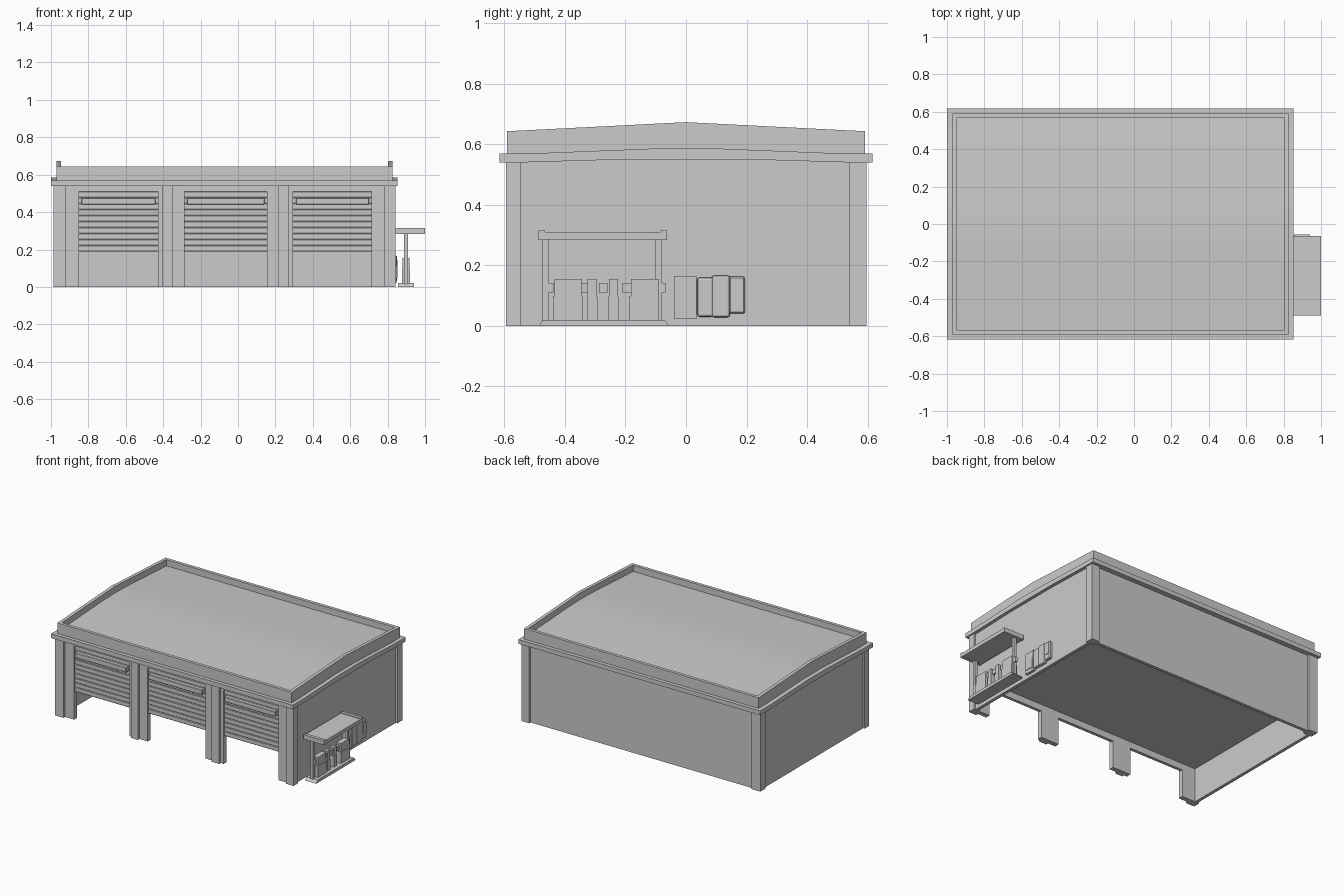
import bpy, bmesh, math


def extrude(name, pts, x0, x1):
    """Extrude a closed (y, z) profile along x."""
    bm = bmesh.new()
    face = bm.faces.new([bm.verts.new((x0, y, z)) for y, z in pts])
    new = bmesh.ops.extrude_face_region(bm, geom=[face])["geom"]
    bmesh.ops.translate(bm, vec=(x1 - x0, 0, 0),
                        verts=[v for v in new if isinstance(v, bmesh.types.BMVert)])
    bmesh.ops.recalc_face_normals(bm, faces=bm.faces)
    mesh = bpy.data.meshes.new(name)
    bm.to_mesh(mesh)
    bm.free()
    obj = bpy.data.objects.new(name, mesh)
    bpy.context.collection.objects.link(obj)
    return obj


def box(name, x0, x1, y0, y1, z0, z1, bevel=0, segments=1):
    obj = extrude(name, [(y0, z0), (y1, z0), (y1, z1), (y0, z1)], x0, x1)
    if bevel:
        mod = obj.modifiers.new("Bevel", "BEVEL")
        mod.width, mod.segments = bevel, segments
    return obj


WX0, WX1 = -0.975, 0.83          # outer wall faces
FY, FI = -0.578, -0.545          # front wall, outside and inside
DOORS = [(-0.85, -0.427), (-0.287, 0.155), (0.295, 0.715)]

# Walls, open at the bottom, with a low ceiling inside
box("back_wall", WX0, WX1, 0.56, 0.582, 0, 0.56)
box("left_wall", WX0, WX0 + 0.022, FY, 0.582, 0, 0.56)
box("right_wall", WX1 - 0.022, WX1, FY, 0.582, 0, 0.56)
box("ceiling", WX0 + 0.01, WX1 - 0.01, FI, 0.57, 0.235, 0.255)
box("front_header", WX0, WX1, FY, FI, 0.51, 0.56)
edges = [WX0] + [x for d in DOORS for x in d] + [WX1]
for i in range(0, len(edges), 2):
    box(f"front_pier_{i // 2}", edges[i], edges[i + 1], FY, FI, 0, 0.51)

# Corner and middle pillars
for x0, x1 in ((-0.987, -0.92), (0.783, 0.842)):
    box("front_corner_pillar", x0, x1, -0.595, -0.545, 0, 0.55)
    box("back_corner_pillar", x0, x1, 0.54, 0.597, 0, 0.55)
for x0, x1 in ((-0.403, -0.35), (0.213, 0.272)):
    box("middle_pillar", x0, x1, -0.595, -0.55, 0, 0.55)

# Half-raised roller shutters with shallow slats and a roll housing
SLATS = 10
for x0, x1 in DOORS:
    step = (0.51 - 0.19) / SLATS
    profile = [(FI, 0.51), (FI, 0.19)]
    for k in range(SLATS):
        z = 0.19 + k * step
        profile += [(-0.566, z), (-0.569, z + 0.1 * step), (-0.569, z + 0.9 * step)]
    profile.append((-0.566, 0.51))
    extrude("roller_shutter", profile, x0, x1)
    box("shutter_housing", x0 + 0.014, x1 - 0.014, -0.594, -0.56, 0.44, 0.475, 0.003)

# Cornice, gently arched along the sides
extrude("cornice", [(-0.617, 0.54), (-0.54, 0.54), (-0.2, 0.55), (0.2, 0.55), (0.54, 0.54),
                    (0.617, 0.54), (0.617, 0.57), (0.5, 0.57), (0.1, 0.586),
                    (-0.1, 0.586), (-0.5, 0.57), (-0.617, 0.57)], -1.0, 0.852)

# Parapet and gently curved roof
gable = [(-0.592, 0.56), (0.592, 0.56), (0.592, 0.643), (0, 0.673), (-0.592, 0.643)]
extrude("left_parapet", gable, -0.97, -0.947)
extrude("right_parapet", gable, 0.803, 0.826)
box("front_parapet", -0.97, 0.826, -0.592, -0.57, 0.56, 0.643)
box("back_parapet", -0.97, 0.826, 0.57, 0.592, 0.56, 0.643)
roof = extrude("roof", [(-0.58, 0.56), (0.58, 0.56), (0.58, 0.6), (0.15, 0.624), (0, 0.628),
                        (-0.15, 0.624), (-0.58, 0.6)], -0.96, 0.815)
bpy.context.view_layer.objects.active = roof
roof.select_set(True)
bpy.ops.object.shade_smooth_by_angle(angle=math.radians(30))

# Fuel canopy, posts and plinth
box("canopy", 0.845, 1.0, -0.485, -0.067, 0.285, 0.31)
for y in (-0.488, -0.085):
    box("canopy_end_trim", 0.843, 1.0, y, y + 0.022, 0.284, 0.315)
for y in (-0.475, -0.1):
    box("canopy_post", 0.888, 0.908, y, y + 0.02, 0.01, 0.29)
extrude("plinth", [(-0.487, 0), (-0.055, 0), (-0.07, 0.02), (-0.472, 0.02)], 0.855, 0.94)

# Fuel pumps: body, head, hose holders
for y in (-0.39, -0.137):
    box("pump_body", 0.876, 0.92, y - 0.05, y + 0.048, 0.015, 0.098)
    box("pump_head", 0.88, 0.916, y - 0.045, y + 0.047, 0.095, 0.155)
for y in (-0.31, -0.24):
    box("slim_pump_body", 0.88, 0.915, y - 0.017, y + 0.017, 0.015, 0.095)
    box("slim_pump_head", 0.884, 0.912, y - 0.015, y + 0.015, 0.09, 0.155)
for y in (-0.465, -0.345, -0.287, -0.21, -0.095):
    box("hose_holder", 0.89, 0.906, y, y + 0.028, 0.11, 0.142)

# Equipment standing against the right wall
box("cabinet", 0.82, 0.848, -0.04, 0.035, 0.022, 0.165)
box("cabinet_door", 0.84, 0.852, -0.03, 0.027, 0.045, 0.115)
for y0, y1, z0, z1 in ((0.037, 0.09, 0.03, 0.16), (0.085, 0.145, 0.028, 0.167)):
    box("tank_section", 0.81, 0.851, y0, y1, z0, z1, 0.008, 2)
box("tank_end", 0.82, 0.848, 0.142, 0.195, 0.04, 0.163, 0.005)
box("tank_end_panel", 0.84, 0.852, 0.157, 0.19, 0.075, 0.145)
